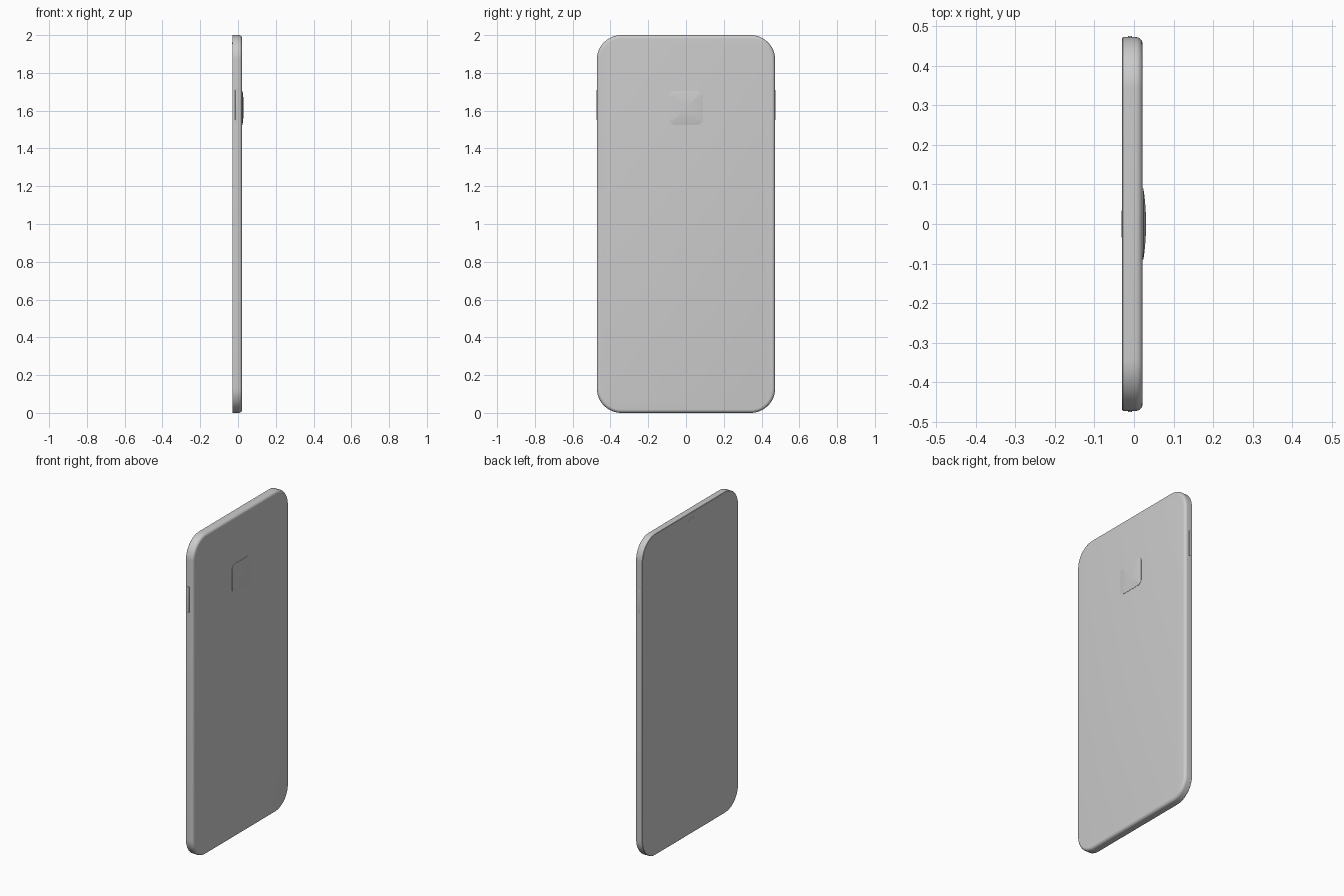
import bpy, bmesh, math

if "Cube" in bpy.data.objects:
    bpy.data.objects.remove(bpy.data.objects["Cube"])


def outline(w, h, r, n):
    """Rounded rectangle points (y, z) about the origin, half sizes w, h."""
    pts = []
    for cy, cz, start in ((1, 1, 0), (-1, 1, 90), (-1, -1, 180), (1, -1, 270)):
        for i in range(n + 1):
            a = math.radians(start + 90 * i / n)
            pts.append((cy * (w - r) + r * math.cos(a), cz * (h - r) + r * math.sin(a)))
    return pts


def slab(name, centre, w, h, r, profile, n=12, angle=35):
    """Loft rounded rectangles along x; profile holds (x, inset) pairs."""
    bm = bmesh.new()
    rings = []
    for x, d in profile:
        pts = outline(w - d, h - d, max(r - d, 0.002), n)
        rings.append([bm.verts.new((x, centre[0] + y, centre[1] + z)) for y, z in pts])
    for a, b in zip(rings, rings[1:]):
        for i in range(len(a)):
            j = (i + 1) % len(a)
            bm.faces.new((a[i], a[j], b[j], b[i]))
    bm.faces.new(rings[0][::-1])
    bm.faces.new(rings[-1])
    bmesh.ops.recalc_face_normals(bm, faces=bm.faces)
    mesh = bpy.data.meshes.new(name)
    bm.to_mesh(mesh)
    bm.free()
    ob = bpy.data.objects.new(name, mesh)
    bpy.context.collection.objects.link(ob)
    bpy.ops.object.select_all(action='DESELECT')
    ob.select_set(True)
    bpy.context.view_layer.objects.active = ob
    bpy.ops.object.shade_smooth_by_angle(angle=math.radians(angle))
    return ob


# Body: crisp screen edge at -x, rounded back edge at +x
R = 0.018
back = [(0.022 - R + R * math.sin(math.radians(a)), R - R * math.cos(math.radians(a)))
        for a in range(0, 91, 15)]
slab("phone_body", (0, 1.0), 0.472, 1.0, 0.13,
     [(-0.03, 0.002), (-0.028, 0.0), (-0.015, 0.0)] + back, n=16)

# Domed camera bump on the back
slab("camera_bump", (0, 1.615), 0.09, 0.09, 0.03,
     [(0.018, 0), (0.0235, 0), (0.0255, 0.012), (0.0275, 0.03),
      (0.029, 0.048), (0.030, 0.065)], n=8)

# Earpiece and front camera on the screen side
slab("earpiece", (0, 1.957), 0.035, 0.005, 0.005,
     [(-0.028, 0), (-0.0305, 0), (-0.031, 0.001)], n=6)

# Side buttons, mirrored left and right
for side, name in ((1, "left_button"), (-1, "right_button")):
    slab(name, (side * 0.470, 1.63), 0.005, 0.08, 0.002,
         [(-0.015, 0.001), (-0.014, 0), (-0.006, 0), (-0.005, 0.001)], n=4)
